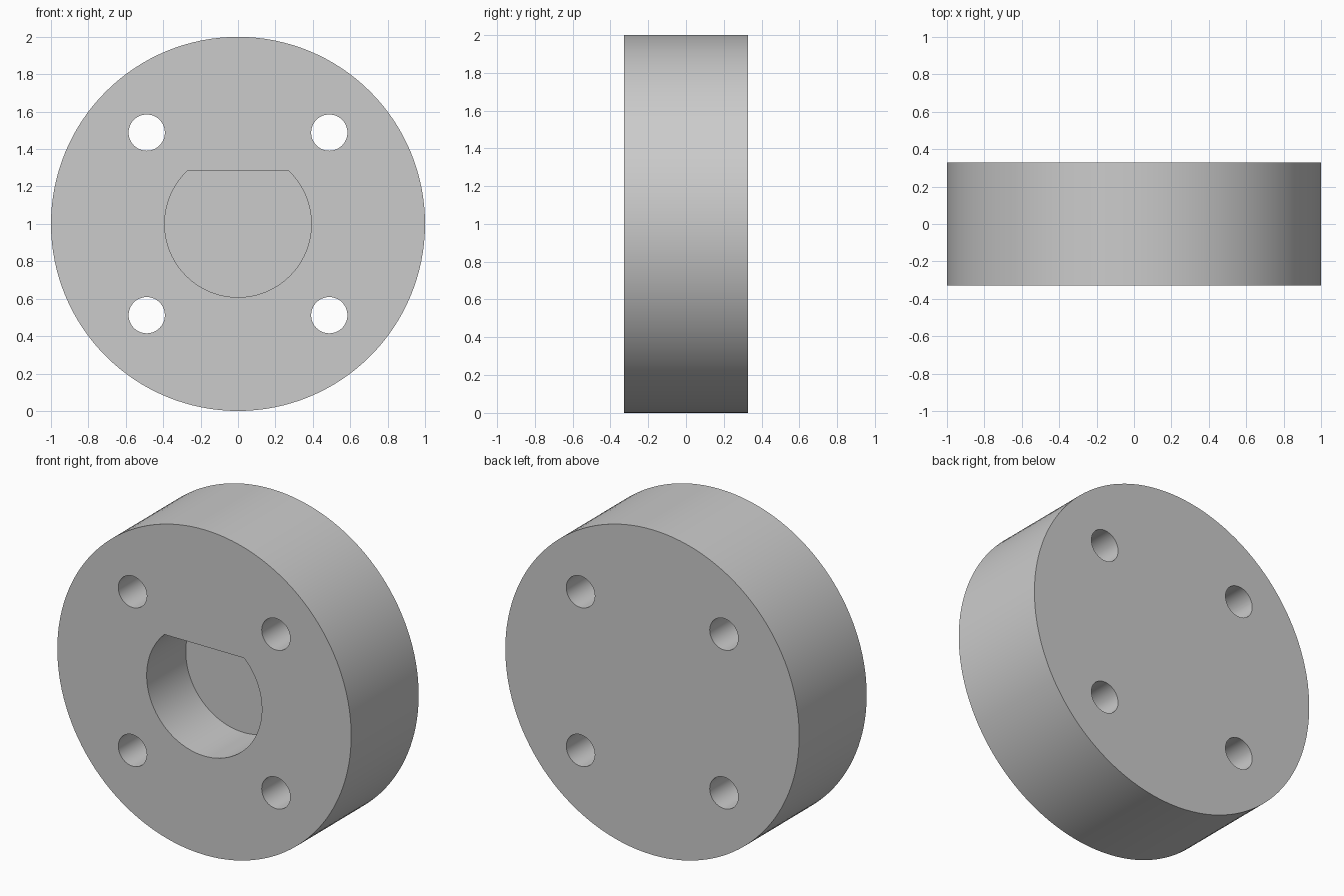
import bpy, bmesh
from math import asin, cos, sin, pi, radians

if "Cube" in bpy.data.objects:
    bpy.data.objects.remove(bpy.data.objects["Cube"])

HALF = 0.328          # half thickness of the disc
POCKET_DEPTH = 0.38   # blind pocket, open at the front
POCKET_R, FLAT = 0.392, 0.283
HOLE_R, HOLE_OFF = 0.097, 0.488


def arc(r, start, end, n, cx=0, cz=1):
    return [(cx + r * cos(start + (end - start) * i / n),
             cz + r * sin(start + (end - start) * i / n)) for i in range(n + 1)]


def circle(r, n, cx=0, cz=1):
    return arc(r, 0, 2 * pi, n, cx, cz)[:-1]


def prism(name, profile, y0, y1):
    """Extrude an x/z profile from y0 to y1."""
    bm = bmesh.new()
    face = bm.faces.new([bm.verts.new((x, y0, z)) for x, z in profile])
    ext = bmesh.ops.extrude_face_region(bm, geom=[face], use_keep_orig=True)
    verts = [e for e in ext["geom"] if isinstance(e, bmesh.types.BMVert)]
    bmesh.ops.translate(bm, verts=verts, vec=(0, y1 - y0, 0))
    bmesh.ops.recalc_face_normals(bm, faces=bm.faces)
    mesh = bpy.data.meshes.new(name)
    bm.to_mesh(mesh)
    bm.free()
    obj = bpy.data.objects.new(name, mesh)
    bpy.context.collection.objects.link(obj)
    return obj


# Main disc
disc = prism("flange_disc", circle(1.0, 128), -HALF, HALF)

# D-shaped blind pocket and four through holes
a = asin(FLAT / POCKET_R)
cutters = [prism("pocket_cutter", arc(POCKET_R, pi - a, 2 * pi + a, 72),
                 -HALF - 0.1, -HALF + POCKET_DEPTH)]
for sx in (-1, 1):
    for sz in (-1, 1):
        cutters.append(prism("bolt_hole_cutter",
                             circle(HOLE_R, 48, sx * HOLE_OFF, 1 + sz * HOLE_OFF),
                             -HALF - 0.1, HALF + 0.1))

# Cut the disc, then discard the cutters
bpy.context.view_layer.objects.active = disc
disc.select_set(True)
for c in cutters:
    c.hide_render = True
    mod = disc.modifiers.new("cut", 'BOOLEAN')
    mod.operation = 'DIFFERENCE'
    mod.solver = 'EXACT'
    mod.object = c
    bpy.ops.object.modifier_apply(modifier=mod.name)
    bpy.data.objects.remove(c)

# Smooth round walls, sharp rims
bpy.ops.object.shade_smooth_by_angle(angle=radians(30))
